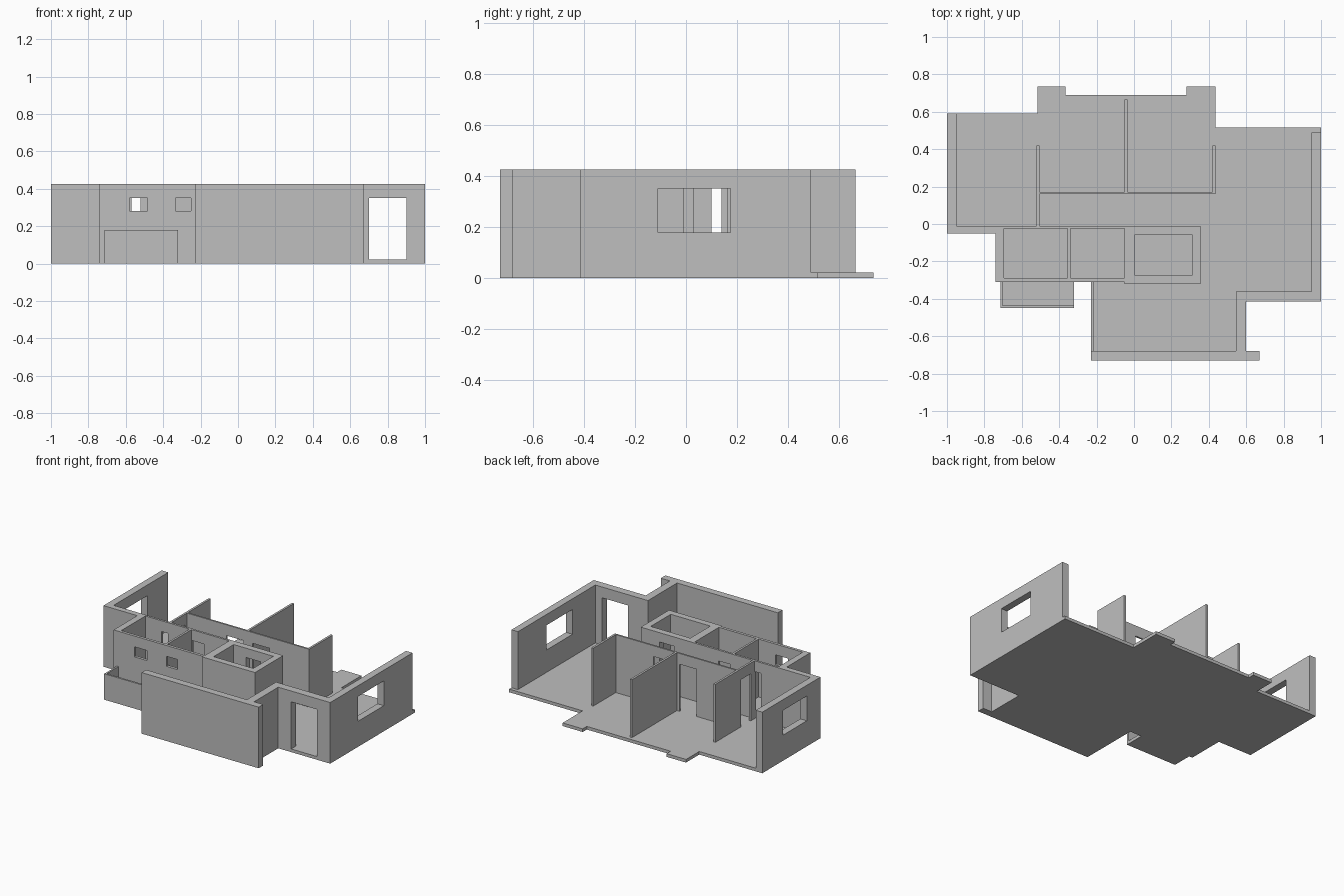
import bpy
import bmesh

old = bpy.data.objects.get("Cube")
if old:
    bpy.data.objects.remove(old, do_unlink=True)

FLOOR, TOP, PARAPET, DOOR = 0.022, 0.425, 0.18, 0.35

grey = bpy.data.materials.new("plaster_grey")
grey.use_nodes = True
colour = (0.52, 0.52, 0.52, 1)
grey.diffuse_color = colour
grey.node_tree.nodes["Principled BSDF"].inputs["Base Color"].default_value = colour


def add_object(name, bm):
    bmesh.ops.recalc_face_normals(bm, faces=bm.faces)
    mesh = bpy.data.meshes.new(name)
    bm.to_mesh(mesh)
    bm.free()
    mesh.materials.append(grey)
    obj = bpy.data.objects.new(name, mesh)
    bpy.context.collection.objects.link(obj)
    return obj


def prism(name, outline, z0, z1):
    """Extrude a plan outline between two heights."""
    bm = bmesh.new()
    face = bm.faces.new([bm.verts.new((x, y, z0)) for x, y in outline])
    lifted = bmesh.ops.extrude_face_region(bm, geom=[face])["geom"]
    verts = [v for v in lifted if isinstance(v, bmesh.types.BMVert)]
    bmesh.ops.translate(bm, verts=verts, vec=(0, 0, z1 - z0))
    return add_object(name, bm)


def box(name, x0, x1, y0, y1, z0=FLOOR, z1=TOP):
    return prism(name, [(x0, y0), (x1, y0), (x1, y1), (x0, y1)], z0, z1)


def cut(obj, *size):
    """Cut a box-shaped opening and remove the cutter."""
    cutter = box("cutter", *size)
    cutter.hide_render = True
    mod = obj.modifiers.new("opening", "BOOLEAN")
    mod.operation = "DIFFERENCE"
    mod.solver = "EXACT"
    mod.object = cutter
    bpy.context.view_layer.update()
    graph = bpy.context.evaluated_depsgraph_get()
    mesh = bpy.data.meshes.new_from_object(obj.evaluated_get(graph))
    obj.modifiers.clear()
    obj.data = mesh
    bpy.data.objects.remove(cutter, do_unlink=True)


def wall(name, x0, x1, y0, y1, openings=()):
    """Full-height wall; openings are (start, end, sill, head) along its length."""
    obj = box(name, x0, x1, y0, y1)
    for a, b, sill, head in openings:
        if x1 - x0 > y1 - y0:
            cut(obj, a, b, y0 - 0.1, y1 + 0.1, sill, head)
        else:
            cut(obj, x0 - 0.1, x1 + 0.1, a, b, sill, head)
    return obj


def door(a, b):
    return (a, b, FLOOR, DOOR)


# Floor slab
prism("floor_slab", [
    (-1, -0.05), (-0.74, -0.05), (-0.74, -0.31), (-0.715, -0.31),
    (-0.715, -0.45), (-0.32, -0.45), (-0.32, -0.31), (-0.23, -0.31),
    (-0.23, -0.73), (0.67, -0.73), (0.67, -0.68), (0.6, -0.68),
    (0.6, -0.415), (1, -0.415), (1, 0.515), (0.435, 0.515),
    (0.435, 0.735), (0.28, 0.735), (0.28, 0.69), (-0.365, 0.69),
    (-0.365, 0.735), (-0.515, 0.735), (-0.515, 0.59), (-1, 0.59)], 0, FLOOR)

# Outer walls
wall("left_outer_wall", -1, -0.95, -0.05, 0.59, [(0.1, 0.36, 0.178, DOOR)])
wall("left_front_wall", -0.95, -0.695, -0.05, -0.01)
wall("right_outer_wall", 0.95, 1, -0.415, 0.49, [(-0.11, 0.175, 0.178, DOOR)])
wall("entrance_wall", 0.545, 0.95, -0.415, -0.36, [door(0.7, 0.9)])
wall("return_wall", 0.545, 0.6, -0.68, -0.415)
wall("front_wall", -0.23, 0.67, -0.73, -0.68)

# Bathrooms
wall("bath_left_wall", -0.74, -0.695, -0.31, -0.05)
wall("bath_front_wall", -0.695, -0.05, -0.31, -0.29,
     [(-0.58, -0.485, 0.28, DOOR), (-0.335, -0.25, 0.28, DOOR)])
wall("bath_back_wall", -0.695, -0.05, -0.025, -0.01,
     [door(-0.57, -0.52), door(-0.335, -0.245)])
wall("bath_divider", -0.355, -0.34, -0.29, -0.025)

# Shaft with a hall door
shaft = box("shaft", -0.05, 0.355, -0.32, -0.01)
cut(shaft, 0.005, 0.31, -0.275, -0.055, FLOOR - 0.01, TOP + 0.1)
cut(shaft, 0.1, 0.21, -0.1, 0.05, FLOOR - 0.01, 0.36)

# Bedroom partitions
wall("hall_wall", -0.505, 0.42, 0.16, 0.172, [door(0, 0.13), door(-0.2, -0.07)])
wall("left_partition", -0.52, -0.505, -0.01, 0.42, [door(0.03, 0.14)])
wall("middle_partition", -0.05, -0.035, 0.172, 0.665)
wall("right_partition", 0.42, 0.435, 0.16, 0.42)

# Low balcony parapets
box("balcony_front_parapet", -0.715, -0.32, -0.45, -0.437, FLOOR, PARAPET)
box("balcony_side_parapet", -0.715, -0.703, -0.437, -0.31, FLOOR, PARAPET)
box("terrace_side_parapet", -0.23, -0.215, -0.68, -0.31, FLOOR, PARAPET)
